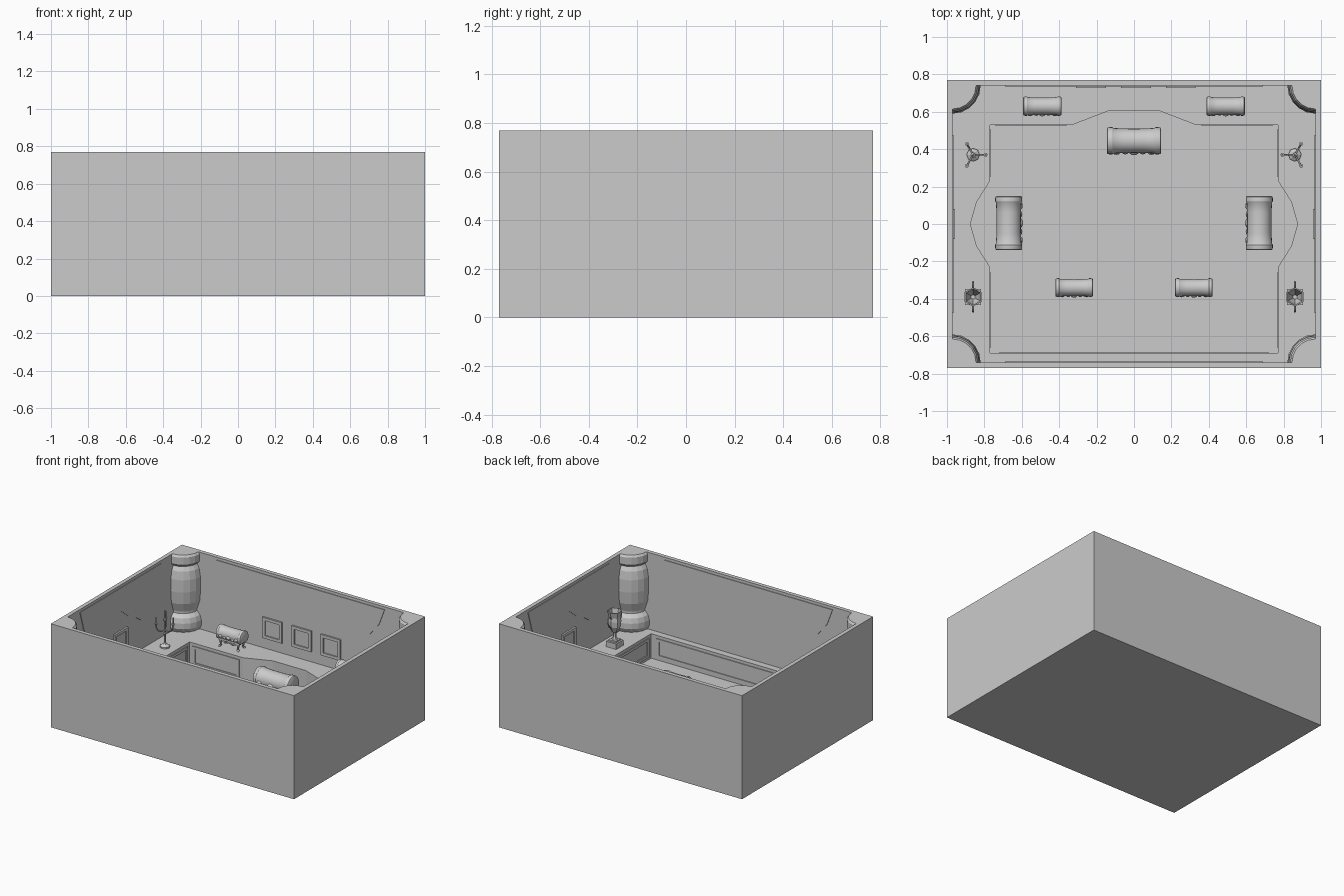
import bpy, bmesh
from math import pi, cos, sin, radians
from mathutils import Matrix, Vector

if "Cube" in bpy.data.objects:
    bpy.data.objects.remove(bpy.data.objects["Cube"])

FLOOR, POOL = 0.20, 0.018
T = Matrix.Translation
I = Matrix.Identity(4)


def finish(name, bm, m=I, smooth=None):
    bm.transform(m)
    bmesh.ops.recalc_face_normals(bm, faces=bm.faces)
    me = bpy.data.meshes.new(name)
    bm.to_mesh(me)
    bm.free()
    ob = bpy.data.objects.new(name, me)
    bpy.context.collection.objects.link(ob)
    if smooth:
        bpy.ops.object.select_all(action='DESELECT')
        ob.select_set(True)
        bpy.context.view_layer.objects.active = ob
        bpy.ops.object.shade_smooth_by_angle(angle=radians(smooth))
    return ob


def boxes(name, items, m=I):
    bm = bmesh.new()
    for c, s in items:
        bmesh.ops.create_cube(bm, size=1, matrix=T(c) @ Matrix.Diagonal((*s, 1)))
    return finish(name, bm, m)


def prism(name, pts, z0, z1, m=I):
    bm = bmesh.new()
    f = bm.faces.new([bm.verts.new((x, y, z0)) for x, y in pts])
    r = bmesh.ops.extrude_face_region(bm, geom=[f])
    bmesh.ops.translate(bm, vec=(0, 0, z1 - z0), verts=[v for v in r['geom'] if isinstance(v, bmesh.types.BMVert)])
    return finish(name, bm, m)


def skin(name, rings, m=I, closed=True, smooth=None):
    bm = bmesh.new()
    vs = [[bm.verts.new(p) for p in r] for r in rings]
    n = len(vs[0])
    for a, b in zip(vs, vs[1:]):
        for i in range(n if closed else n - 1):
            j = (i + 1) % n
            bm.faces.new((a[i], a[j], b[j], b[i]))
    bm.faces.new(vs[0])
    bm.faces.new(vs[-1])
    return finish(name, bm, m, smooth)


def lathe(name, prof, n, m=I, smooth=None):
    return skin(name, [[(r * cos(2 * pi * i / n), r * sin(2 * pi * i / n), z) for i in range(n)]
                       for r, z in prof], m, True, smooth)


def tube(name, pts, r, m=I):
    cu = bpy.data.curves.new(name, 'CURVE')
    cu.dimensions = '3D'
    cu.bevel_depth, cu.bevel_resolution, cu.use_fill_caps = r, 1, True
    sp = cu.splines.new('POLY')
    sp.points.add(len(pts) - 1)
    for p, co in zip(sp.points, pts):
        p.co = (*(m @ Vector(co)), 1)
    ob = bpy.data.objects.new(name, cu)
    bpy.context.collection.objects.link(ob)


# room shell: solid block with the room and the sunken floor cut out
room = boxes("room_shell", [((0, 0, 0.385), (2, 1.54, 0.77))])
cut1 = boxes("room_cutter", [((0, 0, 0.7), (1.94, 1.48, 1.0))])
half = [(0.77, -0.69), (0.77, -0.23), (0.84, -0.12), (0.875, 0), (0.84, 0.12), (0.77, 0.23),
        (0.77, 0.53), (0.33, 0.53), (0.135, 0.605)]
cut2 = prism("sunken_cutter", half + [(-x, y) for x, y in reversed(half)], POOL, 0.5)
for c in (cut1, cut2):
    md = room.modifiers.new("cut", 'BOOLEAN')
    md.operation, md.object, md.solver = 'DIFFERENCE', c, 'EXACT'
    bpy.context.view_layer.objects.active = room
    bpy.ops.object.modifier_apply(modifier=md.name)
    bpy.data.objects.remove(c)


def wall(deg, d):
    # local x along the wall, y up, z into the room
    return Matrix.Rotation(radians(deg), 4, 'Z') @ T((0, d, 0)) @ Matrix.Rotation(pi / 2, 4, 'X')


def border(name, u, v, w, h, bar, dep, m):
    boxes(name, [((u + s * (w - bar) / 2, v, 0), (bar, h, dep)) for s in (-1, 1)] +
          [((u, v + s * (h - bar) / 2, 0), (w - 2 * bar, bar, dep)) for s in (-1, 1)], m)


# hanging drapes on the four walls
long_d = [(0.69, 0.75), (0.645, 0.63), (0.56, 0.525), (0.46, 0.455), (0.37, 0.43), (0.27, 0.465),
          (0.17, 0.455), (0.1, 0.5), (0, 0.575)]
side_d = [(0.475, 0.75), (0.43, 0.6), (0.36, 0.48), (0.24, 0.42), (0.17, 0.47), (0.1, 0.5), (0, 0.58)]
for deg, d, p in ((0, 0.74, long_d), (180, 0.74, long_d), (90, 0.97, side_d), (-90, 0.97, side_d)):
    prism("drape", p + [(-x, z) for x, z in reversed(p[:-1])], -0.005, 0.005, wall(deg, d))

# picture frames
for deg, d, us in ((0, 0.74, (-0.23, 0.01, 0.25)), (90, 0.97, (0,)), (-90, 0.97, (0,))):
    for u in us:
        border("picture_frame", u, 0.355, 0.16, 0.155, 0.022, 0.026, wall(deg, d))
        boxes("picture", [((u, 0.355, 0), (0.12, 0.115, 0.008))], wall(deg, d))

# panel mouldings round the sunken floor
border("panel_front", 0, 0.108, 1.44, 0.14, 0.02, 0.012, wall(180, 0.69))
for s in (-1, 1):
    border("panel_back", s * 0.55, 0.108, 0.38, 0.14, 0.02, 0.012, wall(0, 0.53))
    for y, w in ((0.38, 0.25), (-0.46, 0.4)):
        border("panel_side", -s * y, 0.108, w, 0.14, 0.02, 0.012, wall(-90 * s, 0.77))

# quarter columns in the corners
col = [(0.125, 0.77), (0.135, 0.755), (0.135, 0.70), (0.115, 0.68), (0.132, 0.65), (0.143, 0.59), (0.145, 0.50),
       (0.137, 0.41), (0.115, 0.345), (0.115, 0.33), (0.14, 0.305), (0.15, 0.27), (0.15, 0.23), (0.135, FLOOR)]
for sx in (-1, 1):
    for sy in (-1, 1):
        rings = [[(0, 0, z)] + [(-r * cos(i * pi / 10), -r * sin(i * pi / 10), z) for i in range(6)] for r, z in col]
        skin("corner_column", rings, T((sx * 0.97, sy * 0.74, 0)) @ Matrix.Diagonal((sx, sy, 1, 1)))

# three-armed candle stands and two-handled cups
stand = [(0.035, 0), (0.035, 0.01), (0.018, 0.022), (0.007, 0.035), (0.007, 0.09), (0.012, 0.1), (0.006, 0.11),
         (0.006, 0.19), (0.013, 0.2), (0.013, 0.21), (0.006, 0.212), (0.005, 0.272)]
candle = [(0.004, 0), (0.011, 0.008), (0.011, 0.013), (0.005, 0.014), (0.005, 0.06)]
cup = [(0.022, 0.05), (0.012, 0.07), (0.012, 0.1), (0.022, 0.11), (0.042, 0.15), (0.045, 0.19), (0.04, 0.22),
       (0.052, 0.262), (0.045, 0.262), (0.034, 0.21), (0.012, 0.16)]
for s in (-1, 1):
    m = T((s * 0.86, 0.37, FLOOR))
    lathe("candle_stand", stand, 8, m)
    for k in range(3):
        a = Matrix.Rotation(k * 2 * pi / 3 + (pi if s > 0 else 0), 4, 'Z')
        tube("candle_arm", [(0, 0, 0.13), (0.025, 0, 0.12), (0.05, 0, 0.13), (0.065, 0, 0.155), (0.067, 0, 0.18)],
             0.005, m @ a)
        lathe("candle", candle, 6, m @ a @ T((0.067, 0, 0.175)))
    m = T((s * 0.86, -0.39, FLOOR))
    boxes("cup_base", [((0, 0, 0.02), (0.085, 0.085, 0.04)), ((0, 0, 0.045), (0.06, 0.06, 0.012))], m)
    lathe("cup", cup, 6, m @ Matrix.Rotation(pi / 6, 4, 'Z'))
    for t in (-1, 1):
        tube("cup_handle", [(0, t * 0.036, 0.15), (0, t * 0.06, 0.16), (0, t * 0.08, 0.195), (0, t * 0.076, 0.23),
                            (0, t * 0.058, 0.235), (0, t * 0.04, 0.215)], 0.005, m)


# round-lidded chests on curled feet, lumps facing local -y
def chest(x, y, z, size, deg):
    m = T((x, y, z)) @ Matrix.Rotation(radians(deg), 4, 'Z') @ Matrix.Scale(size, 4)
    sec = [(-0.2, -0.17), (-0.24, -0.12)] + [(-0.25 * cos(i * pi / 12), 0.25 * sin(i * pi / 12)) for i in range(13)]
    sec += [(0.24, -0.12), (0.2, -0.17)]
    st = [(-0.5, 0.88), (-0.485, 0.97), (-0.45, 1), (-0.4, 1), (-0.38, 0.94), (-0.2, 0.9), (0, 0.89)]
    st += [(-a, b) for a, b in reversed(st[:-1])]
    skin("chest_body", [[(px, b * k, 0.45 + c * k) for b, c in sec] for px, k in st], m, True, 35)
    boxes("chest_tray", [((0, 0, 0.26), (0.84, 0.36, 0.07))], m)
    # lid rim strap and scalloped lumps
    bm = bmesh.new()
    for u, w, r in ((-0.32, 0.4, 0.055), (-0.16, 0.36, 0.045), (0, 0.39, 0.065), (0.16, 0.36, 0.045), (0.32, 0.4, 0.055)):
        bmesh.ops.create_icosphere(bm, subdivisions=2, radius=r,
                                   matrix=T((u, -0.215, w)) @ Matrix.Diagonal((1.3, 0.8, 1, 1)))
    finish("chest_lumps", bm, m, 60)
    for sx in (-1, 1):
        for sy in (-1, 1):
            foot = [(0.30, 0.11, 0.27, 0.06), (0.36, 0.15, 0.2, 0.055), (0.35, 0.15, 0.12, 0.035),
                    (0.33, 0.14, 0.06, 0.03), (0.36, 0.17, 0.03, 0.045), (0.37, 0.18, 0.0, 0.04)]
            skin("chest_foot", [[(sx * (a + r * cos(i * pi / 3)), sy * (b + r * sin(i * pi / 3)), h) for i in range(6)]
                                for a, b, h, r in foot], m, True, 50)
    tube("chest_apron", [(-0.3, -0.15, 0.22), (-0.15, -0.16, 0.16), (0, -0.16, 0.2), (0.15, -0.16, 0.16),
                         (0.3, -0.15, 0.22)], 0.025 * size, m)


chest(0, 0.445, POOL, 0.29, 0)
for s in (-1, 1):
    chest(s * 0.67, 0.005, POOL, 0.29, -90 * s)
    chest(s * 0.49, 0.63, FLOOR, 0.205, 0)
    chest(s * 0.32, -0.34, POOL, 0.2, 0)
